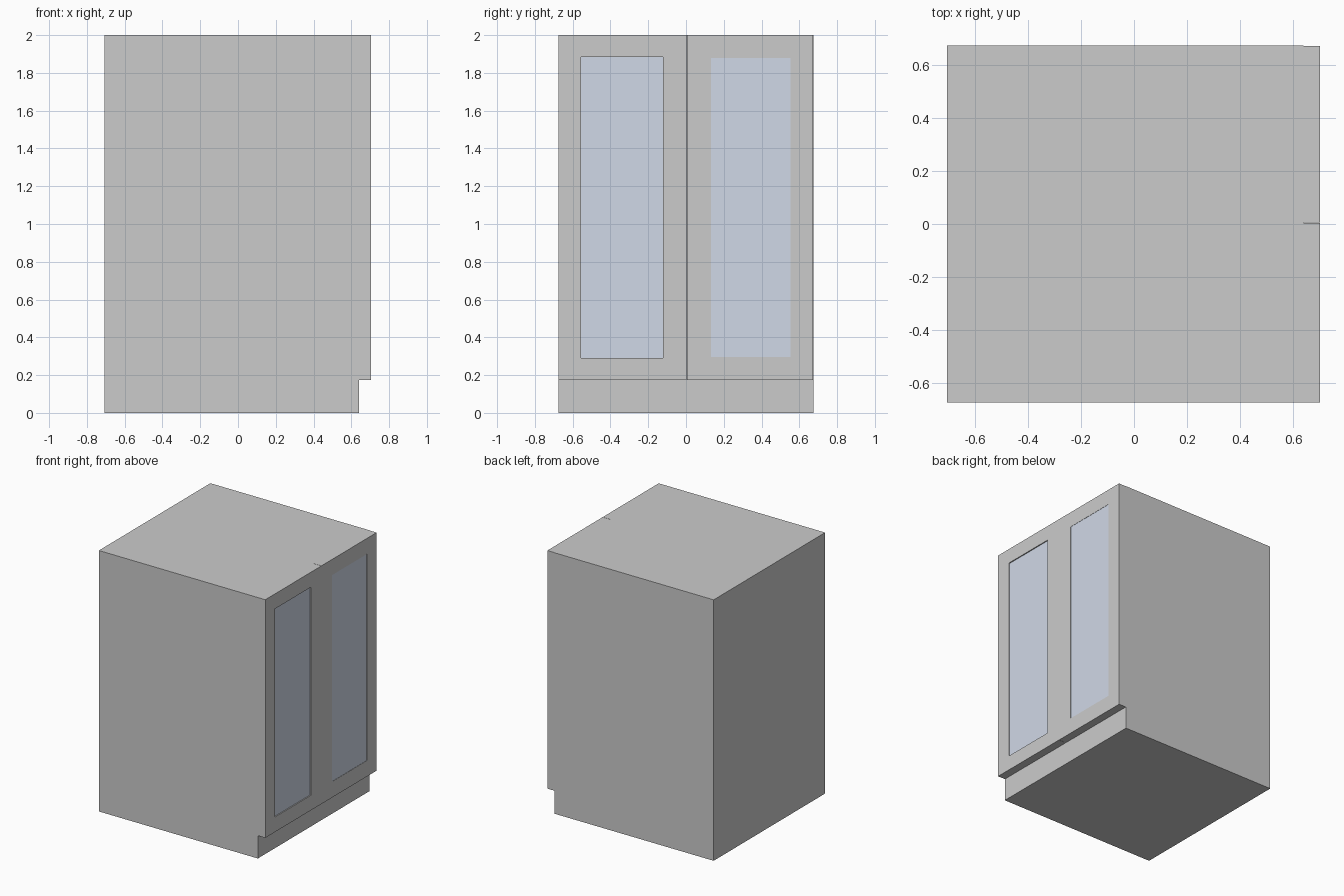
import bpy
import bmesh
from mathutils import Matrix, Vector

if "Cube" in bpy.data.objects:
    bpy.data.objects.remove(bpy.data.objects["Cube"])


def box(name, lo, hi):
    """Box object spanning two corners."""
    lo, hi = Vector(lo), Vector(hi)
    bm = bmesh.new()
    bmesh.ops.create_cube(bm, size=1, matrix=Matrix.Translation((lo + hi) / 2)
                          @ Matrix.Diagonal((*(hi - lo), 1)))
    mesh = bpy.data.meshes.new(name)
    bm.to_mesh(mesh)
    bm.free()
    obj = bpy.data.objects.new(name, mesh)
    bpy.context.collection.objects.link(obj)
    return obj


X_BACK, X_DOOR, X_FACE = -0.707, 0.641, 0.704
HALF_Y, TOP, KICK = 0.675, 2.0, 0.175

glass = bpy.data.materials.new("glass_blue")
glass.diffuse_color = (0.63, 0.69, 0.80, 1)
glass.use_nodes = True
glass.node_tree.nodes["Principled BSDF"].inputs["Base Color"].default_value = glass.diffuse_color

# cabinet carcass, exposed below the doors as the kick plinth
box("cabinet_body", (X_BACK, -HALF_Y, 0), (X_DOOR, HALF_Y, TOP))


def door(side, y0, y1, wy0, wy1, wz0, wz1, recess):
    """Door slab with a window opening and a slightly recessed pane."""
    slab = box(side + "_door", (X_DOOR, y0, KICK), (X_FACE, y1, TOP))
    cutter = box(side + "_window_cutter", (X_DOOR - 0.1, wy0, wz0), (X_FACE + 0.1, wy1, wz1))
    cutter.hide_render = True
    cutter.display_type = 'WIRE'
    cut = slab.modifiers.new("window_opening", 'BOOLEAN')
    cut.operation = 'DIFFERENCE'
    cut.solver = 'EXACT'
    cut.object = cutter
    # glass pane
    x = X_FACE - recess
    pane = box(side + "_glass_pane", (x - 0.02, wy0, wz0), (x, wy1, wz1))
    pane.data.materials.append(glass)


# pair of glazed doors
door("left", -HALF_Y, 0.003, -0.555, -0.122, 0.29, 1.885, 0.008)
door("right", 0.005, HALF_Y - 0.002, 0.133, 0.554, 0.297, 1.88, 0.002)
